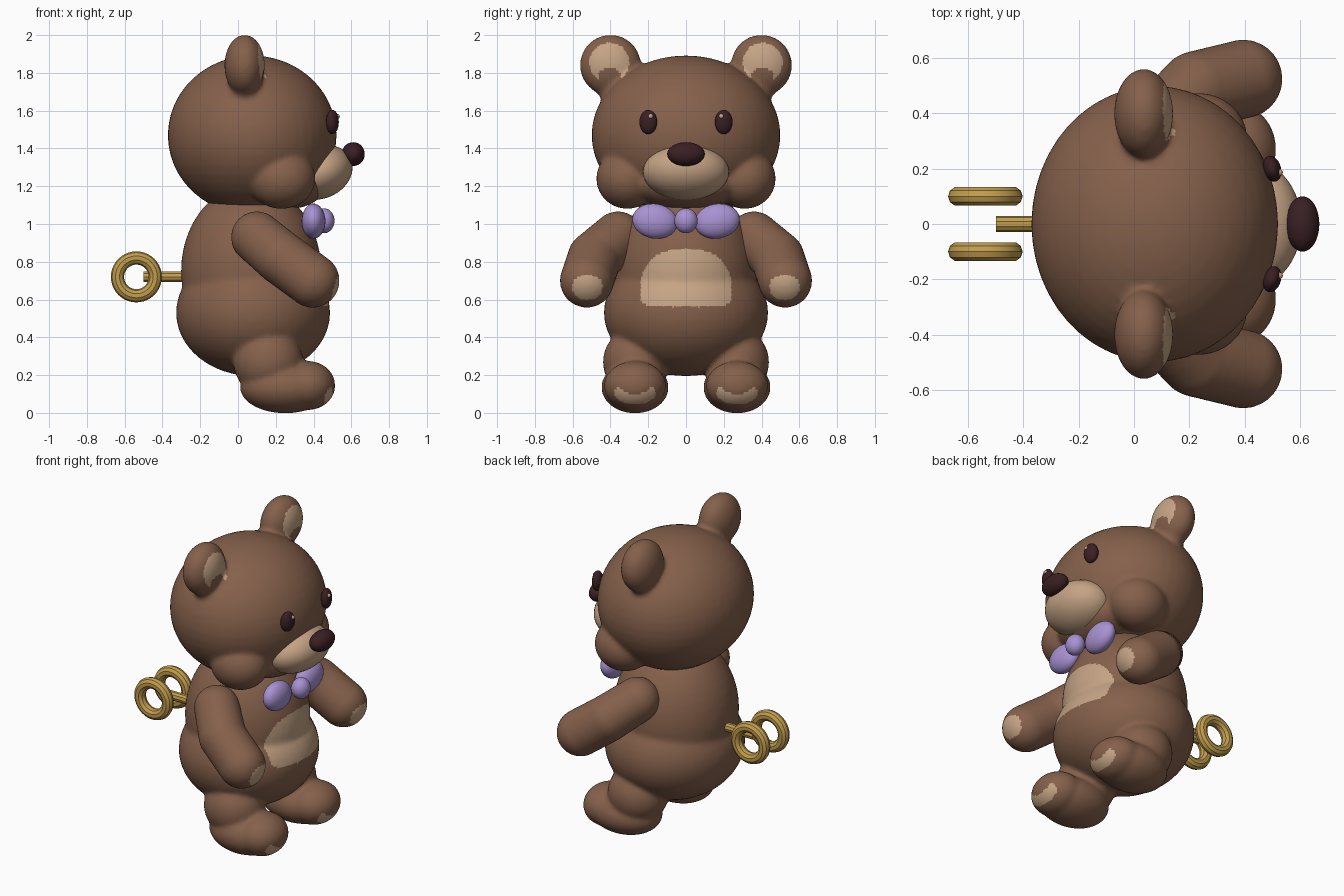
import bpy, bmesh, math
from mathutils import Matrix, Vector

if "Cube" in bpy.data.objects:
    bpy.data.objects.remove(bpy.data.objects["Cube"])


def material(name, rgb):
    m = bpy.data.materials.new(name)
    m.diffuse_color = (*rgb, 1)
    m.use_nodes = True
    m.node_tree.nodes["Principled BSDF"].inputs["Base Color"].default_value = m.diffuse_color
    return m


BROWN = material("brown_fur", (0.235, 0.118, 0.070))
TAN = material("tan_pads", (0.56, 0.37, 0.235))
DARK = material("dark_nose", (0.042, 0.014, 0.017))
LILAC = material("lilac_bow", (0.40, 0.29, 0.65))
GOLD = material("brass", (0.54, 0.34, 0.075))


def add_object(name, bm, mat, angle=None):
    me = bpy.data.meshes.new(name)
    bm.to_mesh(me)
    bm.free()
    ob = bpy.data.objects.new(name, me)
    bpy.context.collection.objects.link(ob)
    me.materials.append(mat)
    if angle is None:
        me.shade_smooth()
    else:
        bpy.ops.object.select_all(action='DESELECT')
        ob.select_set(True)
        bpy.context.view_layer.objects.active = ob
        bpy.ops.object.shade_smooth_by_angle(angle=angle)
    return ob


def ball(bm, centre, radii, rot=Matrix(), seg=32):
    mat = Matrix.Translation(centre) @ rot @ Matrix.Diagonal((*radii, 1))
    bmesh.ops.create_uvsphere(bm, u_segments=seg, v_segments=seg // 2, radius=1, matrix=mat)


def ellipsoid(name, centre, radii, mat, rot=Matrix(), seg=32):
    bm = bmesh.new()
    ball(bm, centre, radii, rot, seg)
    return add_object(name, bm, mat)


def fused(name, blobs, pad_rule, voxel=0.013, smooth=9):
    """Melt overlapping blobs into one soft skin, then colour the pads by rule."""
    bm = bmesh.new()
    for centre, radii in blobs:
        ball(bm, centre, radii, seg=48)
    ob = add_object(name, bm, BROWN)
    rm = ob.modifiers.new("fuse", 'REMESH')
    rm.mode = 'VOXEL'
    rm.voxel_size = voxel
    sm = ob.modifiers.new("soften", 'SMOOTH')
    sm.factor = 0.5
    sm.iterations = smooth
    deps = bpy.context.evaluated_depsgraph_get()
    me = bpy.data.meshes.new_from_object(ob.evaluated_get(deps))
    ob.modifiers.clear()
    ob.data = me
    me.materials.clear()
    me.materials.append(BROWN)
    me.materials.append(TAN)
    for p in me.polygons:
        p.material_index = 1 if pad_rule(p.center) else 0
    me.shade_smooth()
    return ob


def mirrored(blobs):
    out = []
    for c, r in blobs:
        out.append((c, r))
        if c[1]:
            out.append(((c[0], -c[1], c[2]), r))
    return out


def inside(a, b, ca, cb, ra, rb, power=2):
    return abs((a - ca) / ra) ** power + abs((b - cb) / rb) ** power < 1


# Head: skull, chin, cheeks, ears and ear roots
def ear_pad(c):
    y = abs(c.y)
    return (c.x > 0.07 and inside(y, c.z, 0.405, 1.855, 0.105, 0.105)
            and not inside(y, c.z, 0.405, 1.775, 0.06, 0.055))


fused("head", mirrored([
    ((0.075, 0, 1.47), (0.447, 0.50, 0.422)),
    ((0.27, 0, 1.22), (0.20, 0.30, 0.14)),
    ((0.23, 0.31, 1.24), (0.18, 0.165, 0.16)),
    ((0.035, 0.40, 1.84), (0.107, 0.162, 0.162)),
    ((0.04, 0.35, 1.72), (0.085, 0.12, 0.10)),
]), ear_pad)


# Body with legs: belly patch and toe pads are coloured
def body_pad(c):
    y = abs(c.y)
    if c.x < 0.2:
        return False
    if c.z < 0.2:
        return (c.x > 0.4 and inside(y, c.z, 0.27, 0.105, 0.11, 0.06)
                and not inside(y, c.z, 0.27, 0.15, 0.085, 0.05))
    if c.z > 0.64:
        return inside(y, c.z, 0, 0.64, 0.24, 0.225, 2.6)
    return inside(y, c.z, 0, 0.64, 0.24, 0.08, 5)


fused("body_and_legs", mirrored([
    ((0.08, 0, 0.53), (0.408, 0.435, 0.335)),
    ((0.07, 0, 0.75), (0.372, 0.372, 0.46)),
    ((0.16, 0.265, 0.27), (0.185, 0.175, 0.18)),
    ((0.25, 0.27, 0.135), (0.24, 0.178, 0.137)),
    ((0.37, 0.27, 0.145), (0.145, 0.165, 0.13)),
]), body_pad)

# Arms: tapering chains from shoulder through elbow to paw
ARM = [(0.10, 0.36, 0.93, 0.137), (0.23, 0.485, 0.82, 0.143), (0.395, 0.525, 0.70, 0.143)]
for side, label in ((1, "left"), (-1, "right")):
    chain = []
    for a, b in zip(ARM, ARM[1:]):
        for i in range(6):
            p = Vector(a).lerp(Vector(b), i / 5)
            chain.append(((p[0], side * p[1], p[2]), (p[3],) * 3))
    fused(label + "_arm", chain,
          lambda c: c.x > 0.42 and inside(abs(c.y), c.z, 0.522, 0.665, 0.08, 0.066, 2.3))

# Face
ellipsoid("muzzle", (0.43, 0, 1.275), (0.18, 0.228, 0.142), TAN,
          Matrix.Rotation(math.radians(-20), 4, 'Y'), 48)
ellipsoid("nose", (0.61, 0, 1.37), (0.061, 0.10, 0.063), DARK)
for side, label in ((1, "left"), (-1, "right")):
    ellipsoid(label + "_eye", (0.50, side * 0.20, 1.54), (0.032, 0.048, 0.064), DARK,
              Matrix.Rotation(side * 0.3, 4, 'Z'))
    ellipsoid(label + "_eye_glint", (0.526, side * 0.187, 1.57), (0.013, 0.013, 0.013), TAN, seg=12)

# Bow tie
for side, label in ((1, "left"), (-1, "right")):
    ellipsoid(label + "_bow_loop", (0.40, side * 0.165, 1.015), (0.063, 0.12, 0.092), LILAC,
              Matrix.Rotation(side * math.radians(10), 4, 'X'))
ellipsoid("bow_knot", (0.455, 0, 1.017), (0.056, 0.062, 0.066), LILAC)

# Wind-up key: faceted shaft and two rings
bm = bmesh.new()
bmesh.ops.create_cone(bm, cap_ends=True, segments=10, radius1=0.029, radius2=0.029, depth=0.28,
                      matrix=Matrix.Translation((-0.36, 0, 0.72)) @ Matrix.Rotation(math.pi / 2, 4, 'Y'))
add_object("key_shaft", bm, GOLD, math.radians(30))


def ring(name, y, major=0.10, minor=0.035, n=40, m=10):
    bm = bmesh.new()
    rows = []
    for i in range(n):
        a = math.tau * i / n
        row = []
        for j in range(m):
            b = math.tau * j / m
            r = major + minor * math.cos(b)
            row.append(bm.verts.new((-0.538 + r * math.cos(a), y + minor * math.sin(b),
                                     0.72 + r * math.sin(a))))
        rows.append(row)
    for i in range(n):
        for j in range(m):
            k, l = (i + 1) % n, (j + 1) % m
            bm.faces.new((rows[i][j], rows[k][j], rows[k][l], rows[i][l]))
    bmesh.ops.recalc_face_normals(bm, faces=bm.faces)
    add_object(name, bm, GOLD, math.radians(30))


ring("left_key_ring", 0.10)
ring("right_key_ring", -0.10)
